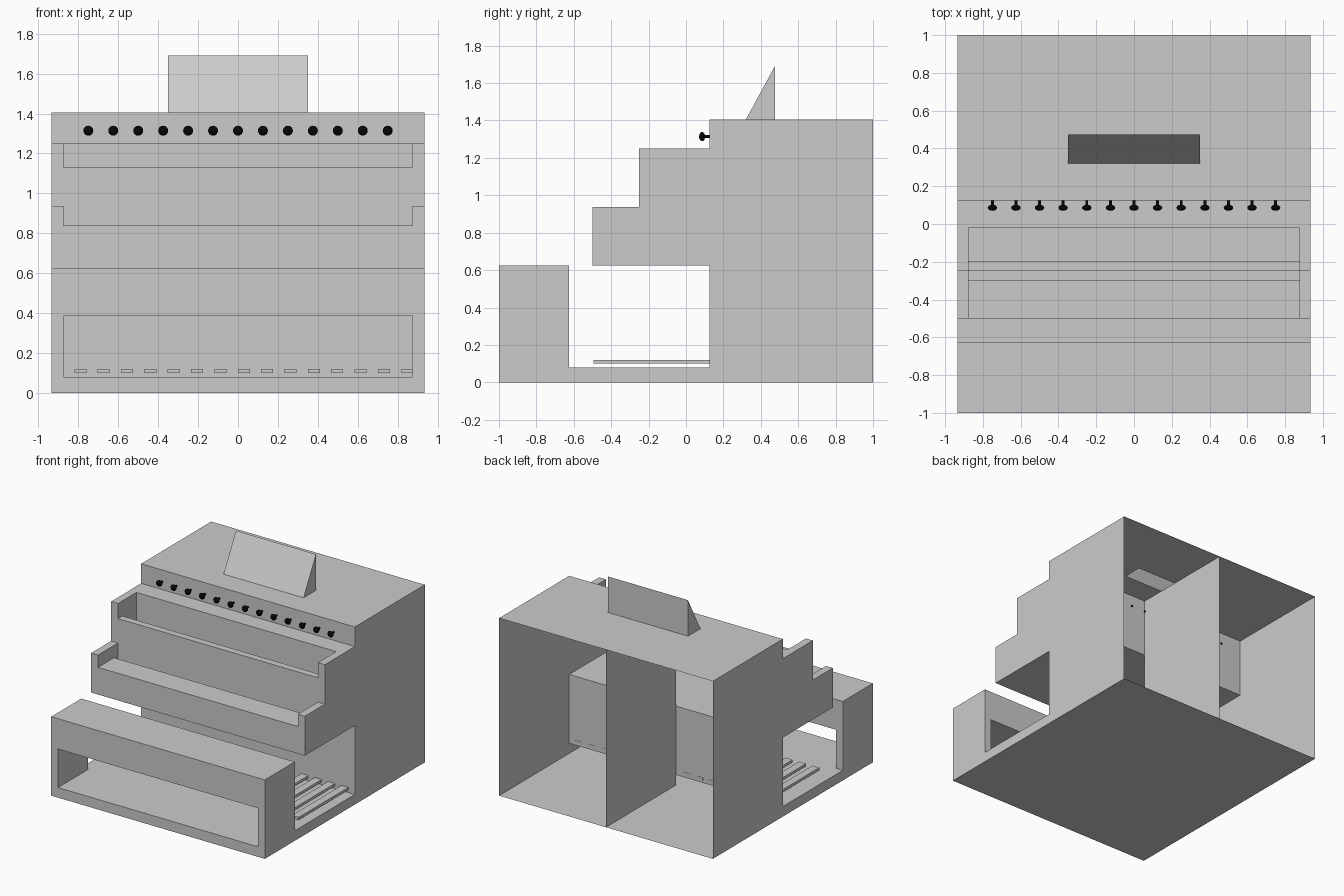
import bpy, bmesh, math
from mathutils import Matrix

if "Cube" in bpy.data.objects:
    bpy.data.objects.remove(bpy.data.objects["Cube"])

W, C = 0.935, 0.875          # outer half width, inner half width between cheeks


def material(name, value):
    m = bpy.data.materials.new(name)
    m.diffuse_color = (value, value, value, 1)
    m.use_nodes = True
    m.node_tree.nodes["Principled BSDF"].inputs["Base Color"].default_value = m.diffuse_color
    return m


GREY = material("console grey", 0.6)
BLACK = material("knob black", 0.002)


def finish(name, bm, mat):
    me = bpy.data.meshes.new(name)
    bm.to_mesh(me)
    bm.free()
    me.materials.append(mat)
    ob = bpy.data.objects.new(name, me)
    bpy.context.collection.objects.link(ob)
    return ob


def sheet(bm, x0, x1, path):
    """Sweep a (y, z) path from x0 to x1 as flat panels."""
    for (ya, za), (yb, zb) in zip(path, path[1:]):
        bm.faces.new([bm.verts.new(p) for p in
                      ((x0, ya, za), (x0, yb, zb), (x1, yb, zb), (x1, ya, za))])


def cheeks(bm, path):
    sheet(bm, -W, -C, path)
    sheet(bm, C, W, path)


def wall(bm, x, outline):
    """Upright panel across x, outline listed in (y, z)."""
    bm.faces.new([bm.verts.new((x, y, z)) for y, z in outline])


def rect(y0, y1, z0, z1):
    return [(y0, z0), (y1, z0), (y1, z1), (y0, z1)]


# Side panels and base, joining console and front bench
bm = bmesh.new()
side = [(-1, 0), (1, 0), (1, 1.405), (.125, 1.405), (.125, 1.25), (-.25, 1.25),
        (-.25, .9375), (-.5, .9375), (-.5, .625), (.125, .625), (.125, .08),
        (-.625, .08), (-.625, .625), (-1, .625)]
wall(bm, W, side)
wall(bm, -W, side[::-1])
sheet(bm, -W, W, [(-1, 0), (1, 0)])
finish("side_panels_and_base", bm, GREY)

# Cabinet: top (open under the music rest), stop board, divider, knee panel
bm = bmesh.new()
sheet(bm, -W, W, [(1, 1.405), (.475, 1.405)])
sheet(bm, -W, W, [(.32, 1.405), (.125, 1.405), (.125, .9375), (-.25, .9375)])
sheet(bm, -W, -.35, [(.475, 1.405), (.32, 1.405)])
sheet(bm, .35, W, [(.475, 1.405), (.32, 1.405)])
wall(bm, 0, rect(.125, 1, 0, 1.405))
sheet(bm, -W, W, [(-.5, .84), (-.5, .625), (.125, .625), (.125, .08), (-.625, .08)])
finish("cabinet", bm, GREY)

# Upper keyboard well with front lip
bm = bmesh.new()
sheet(bm, -W, W, [(.125, 1.25), (-.02, 1.25)])
sheet(bm, -W, W, [(-.25, 1.13), (-.25, .9375)])
cheeks(bm, [(-.02, 1.25), (-.25, 1.25), (-.25, 1.13)])
sheet(bm, -C, C, [(-.02, 1.25), (-.02, .9375)])
sheet(bm, -C, C, [(-.195, 1.13), (-.25, 1.13)])
for s in (-C, C):
    wall(bm, s, rect(-.25, -.02, .9375, 1.25))
finish("upper_keyboard_well", bm, GREY)

# Lower keyboard ledge with narrow slot behind it
bm = bmesh.new()
cheeks(bm, [(-.25, .9375), (-.5, .9375), (-.5, .84)])
sheet(bm, -C, C, [(-.25, .9375), (-.25, .75), (-.3, .75), (-.3, .84), (-.5, .84)])
for s in (-C, C):
    wall(bm, s, rect(-.5, -.25, .75, .9375))
finish("lower_keyboard_ledge", bm, GREY)

# Front bench with a window right through it
bm = bmesh.new()
sheet(bm, -W, W, [(-.625, .385), (-.625, .625), (-1, .625), (-1, .385)])
cheeks(bm, [(-.625, .08), (-.625, .385)])
cheeks(bm, [(-1, .385), (-1, .08)])
sheet(bm, -W, W, [(-1, .08), (-1, 0)])
sheet(bm, -C, C, [(-.625, .08), (-1, .08)])
sheet(bm, -C, C, [(-1, .385), (-.625, .385)])
for s in (-C, C):
    wall(bm, s, rect(-1, -.625, .08, .385))
finish("bench", bm, GREY)

# Music rest wedge, open underneath
bm = bmesh.new()
sheet(bm, -.35, .35, [(.475, 1.405), (.475, 1.69), (.32, 1.405)])
tri = [(.32, 1.405), (.475, 1.405), (.475, 1.69)]
wall(bm, .35, tri)
wall(bm, -.35, tri[::-1])
finish("music_rest", bm, GREY)

# Row of foot pedals
bm = bmesh.new()
for i in range(15):
    x = -.79 + .117 * i
    m = Matrix.Translation((x, -.184, .11)) @ Matrix.Diagonal((.06, .622, .021, 1))
    bmesh.ops.create_cube(bm, size=1, matrix=m)
finish("pedals", bm, GREY)

# Stop knobs: thin stem and rounded head
bm = bmesh.new()
turn = Matrix.Rotation(math.pi / 2, 4, 'X')
for i in range(13):
    x = -.75 + .125 * i
    bmesh.ops.create_cone(bm, segments=10, cap_ends=True, radius1=.008, radius2=.008,
                          depth=.05, matrix=Matrix.Translation((x, .107, 1.314)) @ turn)
    bmesh.ops.create_uvsphere(bm, u_segments=16, v_segments=8, radius=.025,
                              matrix=Matrix.Translation((x, .086, 1.314)) @ turn
                              @ Matrix.Diagonal((1, 1, .64, 1)))
for f in bm.faces:
    f.smooth = len(f.verts) < 5
finish("stop_knobs", bm, BLACK)
